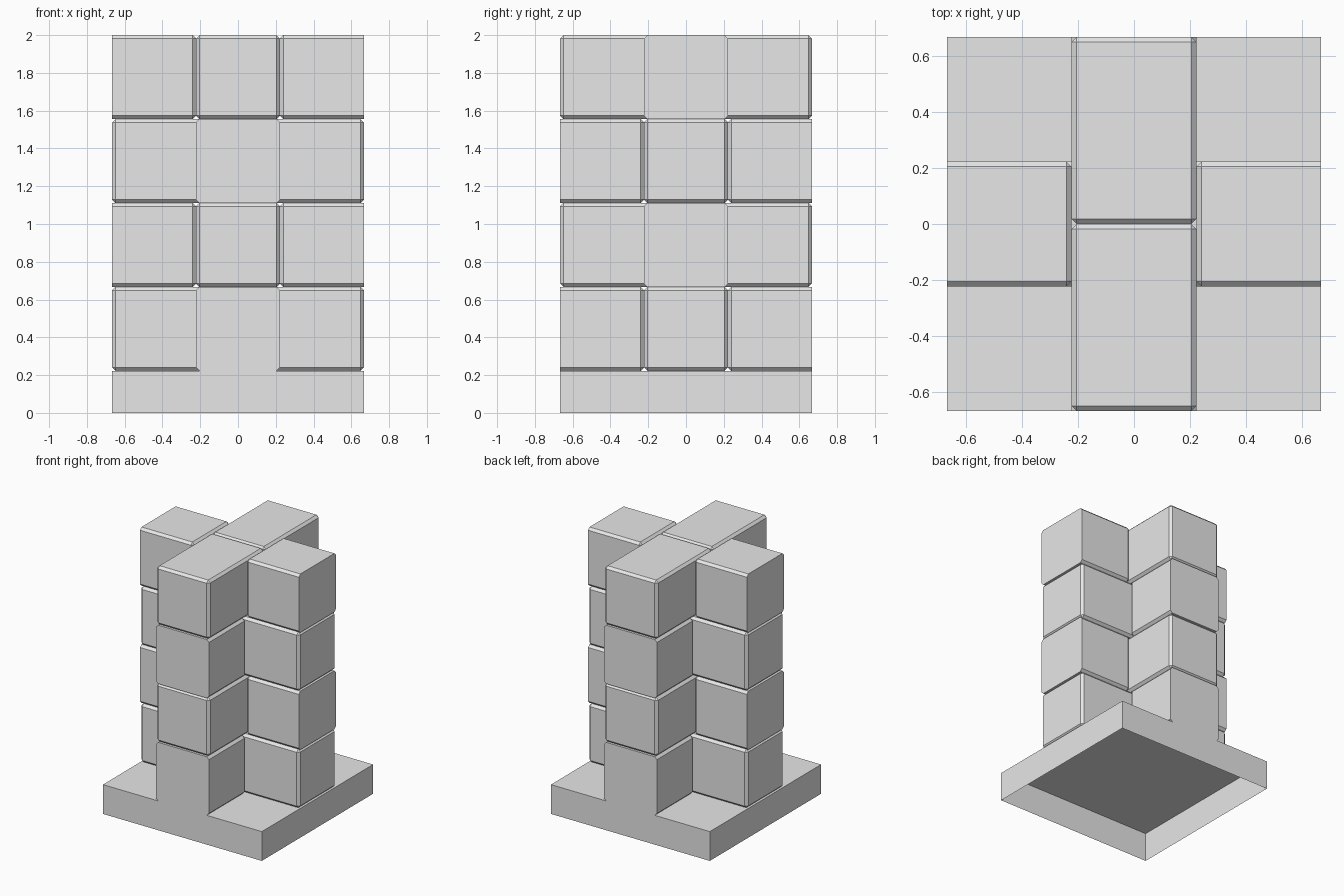
import bpy
import bmesh
from math import pi
from mathutils import Matrix, Vector

cube = bpy.data.objects.get("Cube")
if cube:
    bpy.data.objects.remove(cube, do_unlink=True)

U = 2 / 9            # half the width of a brick
REACH = 3 * U        # half the width of the base
CHAMFER = 0.018

grey = bpy.data.materials.new("light_grey")
grey.use_nodes = True
colour = (0.8, 0.8, 0.8, 1)
grey.diffuse_color = colour
grey.node_tree.nodes["Principled BSDF"].inputs["Base Color"].default_value = colour


def box(bm, low, high):
    low, high = Vector(low), Vector(high)
    made = bmesh.ops.create_cube(bm, size=1)
    for v in made["verts"]:
        v.co = (low + high) / 2 + Vector(a * b for a, b in zip(v.co, high - low))


def finish(bm, name):
    mesh = bpy.data.meshes.new(name)
    bm.to_mesh(mesh)
    bm.free()
    mesh.materials.append(grey)
    obj = bpy.data.objects.new(name, mesh)
    bpy.context.collection.objects.link(obj)


def brick(name, inner, z, angle, cut):
    """Chamfered brick running outward along x; a cut brick has a sharp outer end."""
    bm = bmesh.new()
    box(bm, (inner, -U, z), (REACH, U, z + 2 * U))
    edges = [e for e in bm.edges
             if not (cut and all(v.co.x > REACH - 0.001 for v in e.verts))]
    bmesh.ops.bevel(bm, geom=edges, offset=CHAMFER, offset_type='OFFSET',
                    segments=1, affect='EDGES', clamp_overlap=True)
    bmesh.ops.transform(bm, matrix=Matrix.Rotation(angle, 4, 'Z'), verts=bm.verts)
    finish(bm, name)


# Base slab, open underneath
bm = bmesh.new()
box(bm, (-REACH, -REACH, 0), (REACH, REACH, U))
bm.normal_update()
bmesh.ops.delete(bm, geom=[f for f in bm.faces if f.normal.z < -0.5],
                 context='FACES_ONLY')
finish(bm, "base")

# Four crossed courses, each turned a quarter from the one below
sides = ["left", "back", "right", "front"]
for course in range(4):
    for i, side in enumerate(sides):
        cut = (i + course) % 2 == 1
        brick(f"{side}_brick_{course + 1}", U if cut else 0,
              U + 2 * U * course, i * pi / 2, cut)
